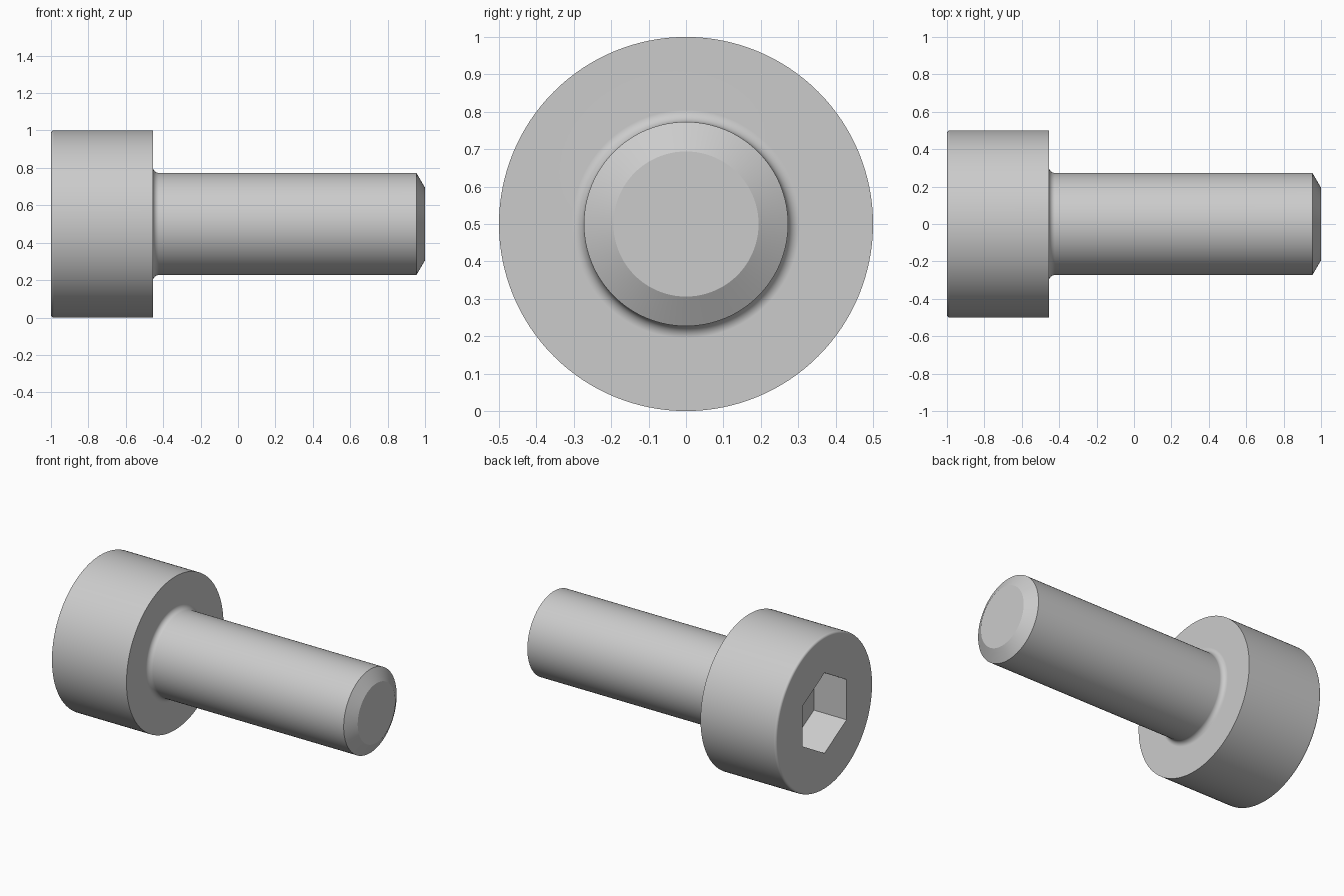
import bpy
import bmesh
from math import sin, cos, pi, radians
from mathutils import Matrix

cube = bpy.data.objects.get("Cube")
if cube:
    bpy.data.objects.remove(cube, do_unlink=True)

# Main dimensions
HEAD_R, SHAFT_R, TIP_R = 0.5, 0.273, 0.194
BACK, UNDERHEAD, TIP = -1.0, -0.455, 1.0
RIM, FILLET, CHAMFER = 0.015, 0.032, 0.046
HEX_R, HEX_DEPTH = 0.2624, 0.236
SEGMENTS, STEPS = 128, 6

steel = bpy.data.materials.new("steel grey")
steel.use_nodes = True
grey = (0.6, 0.6, 0.6, 1)
steel.diffuse_color = grey
steel.node_tree.nodes["Principled BSDF"].inputs["Base Color"].default_value = grey


def arc(x, r, radius, start, end):
    """Points of an arc in the axial plane, as (x, radius) pairs."""
    angles = [start + (end - start) * i / STEPS for i in range(STEPS + 1)]
    return [(x + radius * cos(a), r + radius * sin(a)) for a in angles]


def make_object(name, bm):
    bmesh.ops.recalc_face_normals(bm, faces=bm.faces[:])
    mesh = bpy.data.meshes.new(name)
    bm.to_mesh(mesh)
    bm.free()
    mesh.materials.append(steel)
    obj = bpy.data.objects.new(name, mesh)
    bpy.context.collection.objects.link(obj)
    return obj


# Head and shank turned from one profile around the x axis
profile = arc(BACK + RIM, HEAD_R - RIM, RIM, pi, pi / 2)
profile += [(UNDERHEAD, HEAD_R)]
profile += arc(UNDERHEAD + FILLET, SHAFT_R + FILLET, FILLET, pi, 1.5 * pi)
profile += [(TIP - CHAMFER, SHAFT_R), (TIP, TIP_R)]

bm = bmesh.new()
rings = []
for x, r in profile:
    rings.append([bm.verts.new((x, r * cos(2 * pi * i / SEGMENTS),
                                0.5 + r * sin(2 * pi * i / SEGMENTS)))
                  for i in range(SEGMENTS)])
for a, b in zip(rings, rings[1:]):
    for i in range(SEGMENTS):
        j = (i + 1) % SEGMENTS
        bm.faces.new((a[i], a[j], b[j], b[i]))
bm.faces.new(rings[0])
bm.faces.new(rings[-1])
screw = make_object("cap_screw", bm)

# Hexagonal socket, with corners at top and bottom
bm = bmesh.new()
bmesh.ops.create_cone(bm, cap_ends=True, segments=6, radius1=HEX_R,
                      radius2=HEX_R, depth=2 * HEX_DEPTH)
corner = max(bm.verts, key=lambda v: v.co.y).co
turn = 0 if abs(corner.x) < 0.01 else radians(30)
bm.transform(Matrix.Translation((BACK, 0, 0.5))
             @ Matrix.Rotation(pi / 2, 4, 'X') @ Matrix.Rotation(pi / 2, 4, 'Y')
             @ Matrix.Rotation(turn, 4, 'Z'))
cutter = make_object("socket_cutter", bm)
cutter.hide_render = True

bpy.ops.object.select_all(action='DESELECT')
screw.select_set(True)
bpy.context.view_layer.objects.active = screw
cut = screw.modifiers.new("socket", 'BOOLEAN')
cut.operation = 'DIFFERENCE'
cut.solver = 'EXACT'
cut.object = cutter
bpy.ops.object.modifier_apply(modifier=cut.name)
bpy.data.objects.remove(cutter, do_unlink=True)

# Smooth round surfaces, crisp edges, flat end faces
bpy.ops.object.shade_smooth_by_angle(angle=radians(30))
weighted = screw.modifiers.new("flat_faces", 'WEIGHTED_NORMAL')
weighted.keep_sharp = True
